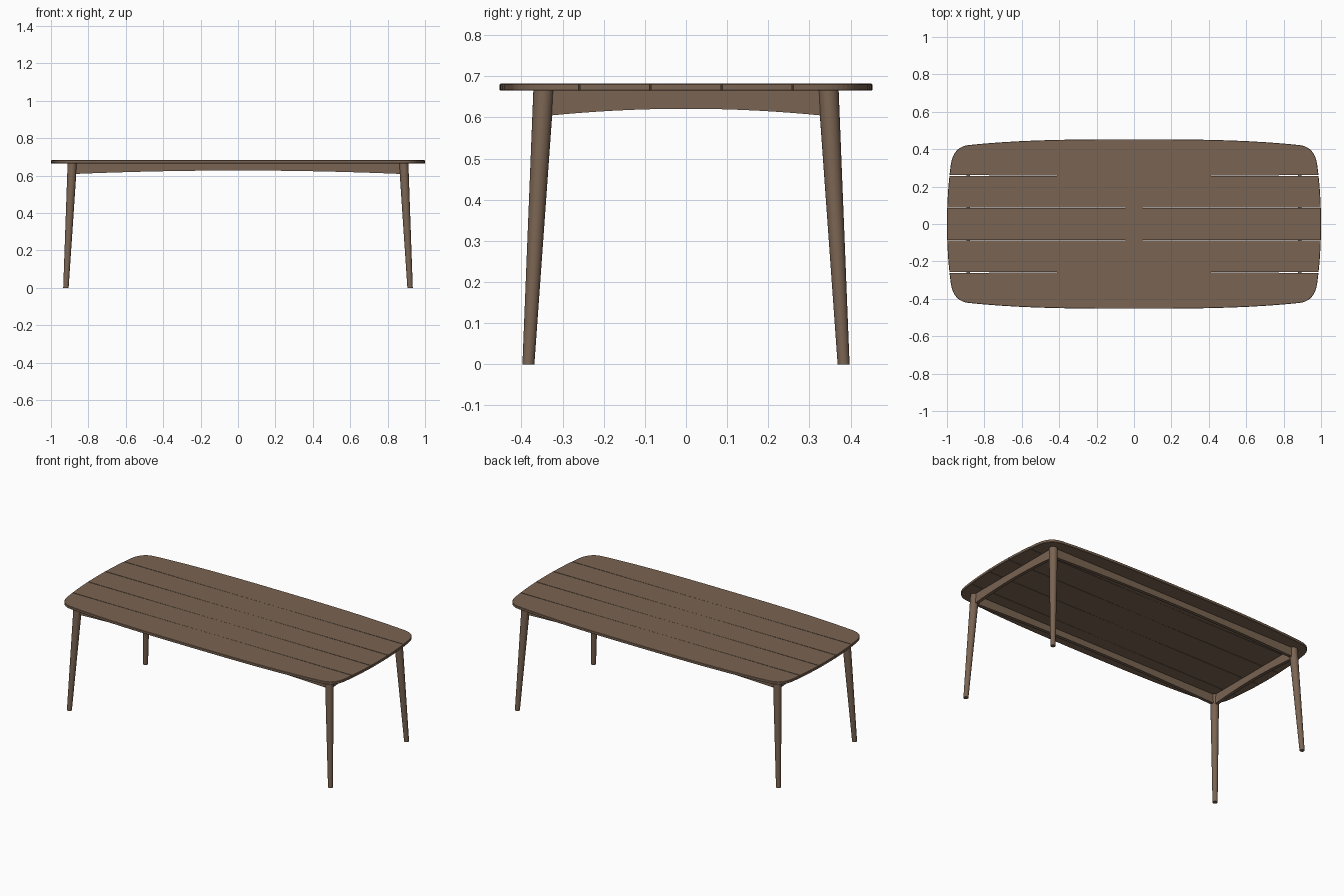
import bpy, bmesh
from mathutils import Vector

cube = bpy.data.objects.get("Cube")
if cube:
    bpy.data.objects.remove(cube)

wood = bpy.data.materials.new("brown wood")
wood.use_nodes = True
COLOUR = (0.195, 0.128, 0.085, 1)
wood.diffuse_color = COLOUR
wood.node_tree.nodes["Principled BSDF"].inputs["Base Color"].default_value = COLOUR

TOP, UNDER = 0.682, 0.665
SEAMS = [-0.259, -0.0865, 0.0865, 0.259]
LEG_TOP = Vector((0.886, 0.346, UNDER))
LEG_FOOT = Vector((0.92, 0.383, 0))


def finish(bm, name, smooth=False):
    bmesh.ops.recalc_face_normals(bm, faces=bm.faces)
    mesh = bpy.data.meshes.new(name)
    bm.to_mesh(mesh)
    bm.free()
    mesh.materials.append(wood)
    ob = bpy.data.objects.new(name, mesh)
    bpy.context.collection.objects.link(ob)
    if smooth:
        bpy.ops.object.select_all(action='DESELECT')
        ob.select_set(True)
        bpy.context.view_layer.objects.active = ob
        bpy.ops.object.shade_smooth_by_angle(angle=0.6)
    return ob


def extrude_polygon(points, offset):
    bm = bmesh.new()
    face = bm.faces.new([bm.verts.new(p) for p in points])
    ext = bmesh.ops.extrude_face_region(bm, geom=[face])
    moved = [v for v in ext["geom"] if isinstance(v, bmesh.types.BMVert)]
    bmesh.ops.translate(bm, verts=moved, vec=offset)
    return bm


# Tabletop outline: one quarter, from the end centre to the side centre
def bezier(a, b, c, d, n):
    for i in range(n + 1):
        t = i / n
        s = 1 - t
        yield tuple(s**3 * p + 3 * s * s * t * q + 3 * s * t * t * r + t**3 * u
                    for p, q, r, u in zip(a, b, c, d))


quarter = list(bezier((1, 0), (1, 0.11), (0.993, 0.22), (0.979, 0.32), 8))
quarter += list(bezier((0.979, 0.32), (0.97, 0.38), (0.94, 0.415), (0.885, 0.422), 10))[1:]
quarter += list(bezier((0.885, 0.422), (0.6, 0.452), (0.3, 0.453), (0, 0.453), 10))[1:]
half = [(x, -y) for x, y in reversed(quarter)] + quarter[1:]


def end_x(y):
    for (xa, ya), (xb, yb) in zip(half, half[1:]):
        if ya <= y <= yb and yb > ya:
            return xa + (xb - xa) * (y - ya) / (yb - ya)


def seam_edge(y, side):
    # Gap between planks is widest at the ends
    x = end_x(y)
    return [(s * px, y + side * gap) for s, px, gap in
            ((1, x, 0.002), (1, 0.45, 0.0011), (1, 0, 0.0003),
             (-1, 0.45, 0.0011), (-1, x, 0.002))]


# Five planks
bounds = [-1] + SEAMS + [1]
for i, (lo, hi) in enumerate(zip(bounds, bounds[1:])):
    right = [p for p in half if lo + 0.003 < p[1] < hi - 0.003]
    left = [(-x, y) for x, y in reversed(right) if x > 0.001]
    upper = seam_edge(hi, -1) if hi < 1 else []
    lower = seam_edge(lo, 1)[::-1] if lo > -1 else []
    outline = right + upper + left + lower
    bm = extrude_polygon([(x, y, UNDER) for x, y in outline], (0, 0, TOP - UNDER))
    # Soften the outer rim only
    rim = []
    for e in bm.edges:
        mid = (e.verts[0].co + e.verts[1].co) / 2
        flat = abs(e.verts[0].co.z - e.verts[1].co.z) < 0.001
        if flat and all(abs(mid.y - s) > 0.0025 for s in SEAMS):
            rim.append(e)
    bmesh.ops.bevel(bm, geom=rim, offset=0.002, segments=1, affect='EDGES')
    finish(bm, f"tabletop_plank_{i + 1}", smooth=False)


# Round tapered legs, splayed outward
def leg(name, sx, sy):
    bm = bmesh.new()
    n = 24
    bmesh.ops.create_cone(bm, cap_ends=True, segments=n, radius1=0.0145,
                          radius2=0.025, depth=1)
    flip = Vector((sx, sy, 1))
    for v in bm.verts:
        t = v.co.z + 0.5
        centre = LEG_FOOT.lerp(LEG_TOP, t) * flip
        v.co = centre + Vector((v.co.x, v.co.y, 0))
    finish(bm, name, smooth=True)


for sx, xname in ((1, "left"), (-1, "right")):
    for sy, yname in ((-1, "front"), (1, "back")):
        leg(f"{yname}_{xname}_leg", sx, sy)


# Aprons with a shallow arched lower edge
def apron(name, reach, z_end, z_mid, place, offset):
    n = 16
    pts = [(-reach, UNDER)]
    for i in range(n + 1):
        t = 2 * i / n - 1
        pts.append((reach * t, z_mid + (z_end - z_mid) * t * t))
    pts.append((reach, UNDER))
    finish(extrude_polygon([place(u, z) for u, z in pts], offset), name)


THICK = 0.02
for s, name in ((-1, "front"), (1, "back")):
    y = s * LEG_TOP.y - THICK / 2
    apron(f"{name}_apron", LEG_TOP.x, 0.608, 0.627,
          lambda u, z: (u, y, z), (0, THICK, 0))
for s, name in ((1, "left"), (-1, "right")):
    x = s * LEG_TOP.x - THICK / 2
    apron(f"{name}_apron", LEG_TOP.y, 0.603, 0.621,
          lambda u, z: (x, u, z), (THICK, 0, 0))
